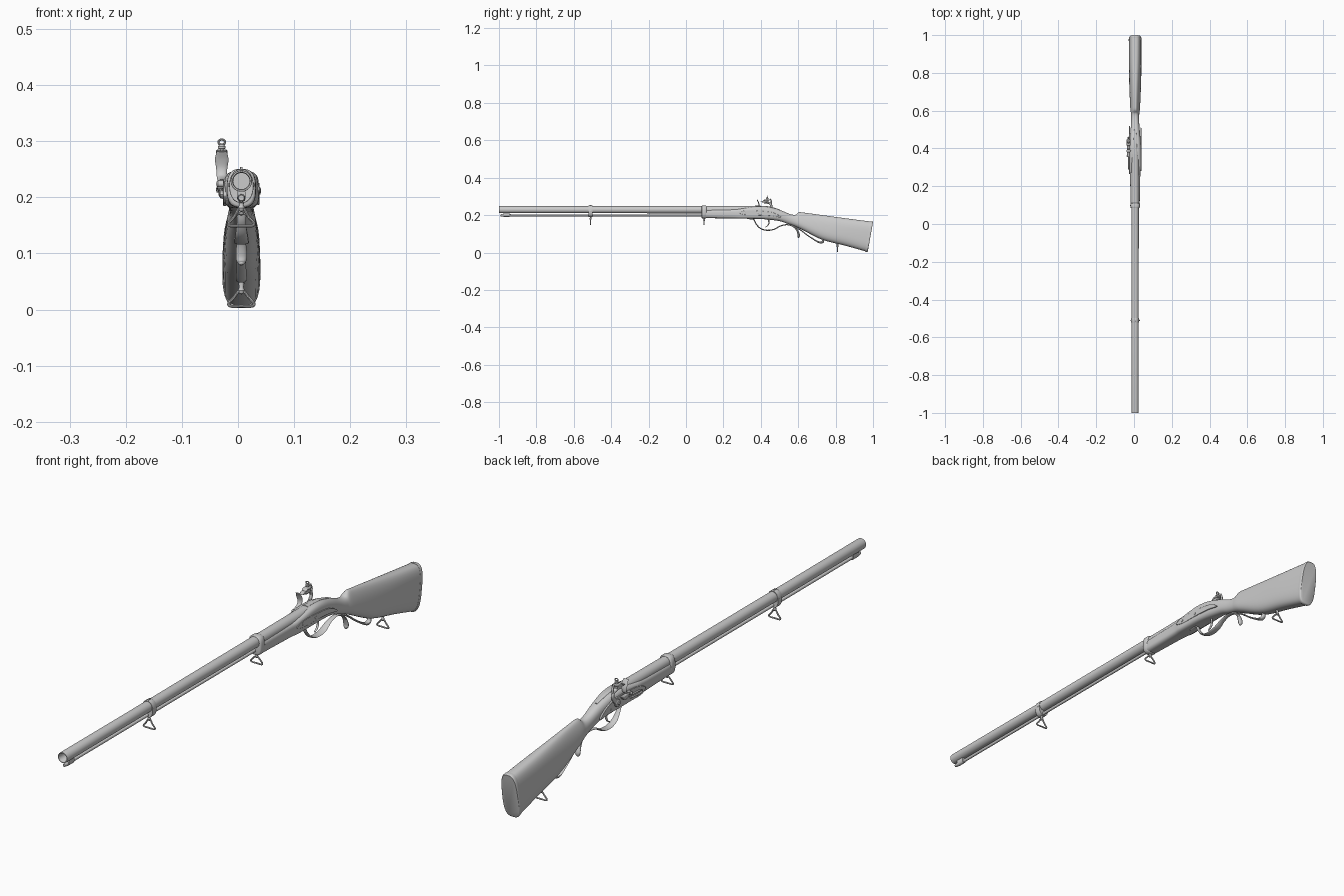
import bpy, bmesh, math
from mathutils import Vector

CX = 0.006  # centre line of the gun, the lock sticks out to -x


def finish(name, bm, bevel=0):
    bmesh.ops.remove_doubles(bm, verts=bm.verts, dist=1e-6)
    bmesh.ops.recalc_face_normals(bm, faces=bm.faces)
    me = bpy.data.meshes.new(name)
    bm.to_mesh(me)
    bm.free()
    ob = bpy.data.objects.new(name, me)
    bpy.context.collection.objects.link(ob)
    if bevel:
        m = ob.modifiers.new("bevel", 'BEVEL')
        m.width, m.segments, m.limit_method = bevel, 2, 'ANGLE'
    return ob


def spline(pts, steps, closed=False):
    """Catmull-Rom through points of any dimension."""
    p = [Vector(q) for q in pts]
    n = len(p)
    get = (lambda i: p[i % n]) if closed else (lambda i: p[max(0, min(n - 1, i))])
    out = []
    for i in range(n if closed else n - 1):
        a, b, c, d = (get(i + j) for j in (-1, 0, 1, 2))
        for s in range(steps):
            t = s / steps
            out.append(0.5 * (2 * b + (c - a) * t + (2 * a - 5 * b + 4 * c - d) * t * t
                              + (3 * b - a - 3 * c + d) * t ** 3))
    return out if closed else out + [p[-1]]


def skin(name, rings, closed=False, caps=True):
    bm = bmesh.new()
    vs = [[bm.verts.new(v) for v in r] for r in rings]
    m = len(rings[0])
    for i in range(len(vs) if closed else len(vs) - 1):
        a, b = vs[i], vs[(i + 1) % len(vs)]
        for j in range(m):
            bm.faces.new((a[j], a[(j + 1) % m], b[(j + 1) % m], b[j]))
    if caps and not closed:
        bm.faces.new(vs[0])
        bm.faces.new(vs[-1])
    return finish(name, bm)


def loft(name, stations, steps=5, sides=36):
    """Stations: y top, z top, y bottom, z bottom, half width, taper, squareness."""
    rings = []
    for yt, zt, yb, zb, w, k, n in spline(stations, steps):
        ring = []
        for i in range(sides):
            t = 2 * math.pi * i / sides
            c, s = math.cos(t), math.sin(t)
            c = math.copysign(abs(c) ** (2 / n), c)
            u = math.copysign(abs(s) ** (2 / n), s)
            f = (u + 1) / 2
            ring.append((CX + w * c * (1 - k * u), yb + (yt - yb) * f, zb + (zt - zb) * f))
        rings.append(ring)
    return skin(name, rings)


def sweep(name, pts, axis=(1, 0, 0), closed=False, steps=6, sides=12):
    """Points: x, y, z, half width along axis, half thickness."""
    p = spline(pts, steps, closed)
    ax, n, rings = Vector(axis), len(p), []
    for i, q in enumerate(p):
        a = p[(i - 1) % n] if closed else p[max(0, i - 1)]
        b = p[(i + 1) % n] if closed else p[min(n - 1, i + 1)]
        side = (Vector(b[:3]) - Vector(a[:3])).cross(ax).normalized()
        ts = [2 * math.pi * j / sides for j in range(sides)]
        rings.append([Vector(q[:3]) + ax * q[3] * math.cos(t) + side * q[4] * math.sin(t) for t in ts])
    return skin(name, rings, closed)


def lathe(name, profile, origin, axis='Y', sides=32):
    """Profile: radius, distance along axis."""
    rings = []
    for r, h in profile:
        ring = []
        for i in range(sides):
            t = 2 * math.pi * i / sides
            c, s = r * math.cos(t), r * math.sin(t)
            v = {'X': (h, c, s), 'Y': (c, h, s), 'Z': (c, s, h)}[axis]
            ring.append(Vector(origin) + Vector(v))
        rings.append(ring)
    return skin(name, rings, caps=profile[0][0] > 0)


def plate(name, outline, x0, x1, bevel=0.001, smooth=4):
    """Flat part cut from a closed y,z outline."""
    pts = spline(outline, smooth, True) if smooth else outline
    bm = bmesh.new()
    f = bm.faces.new([bm.verts.new((x0, y, z)) for y, z in pts])
    ext = bmesh.ops.extrude_face_region(bm, geom=[f])
    bmesh.ops.translate(bm, vec=(x1 - x0, 0, 0),
                        verts=[g for g in ext['geom'] if isinstance(g, bmesh.types.BMVert)])
    return finish(name, bm, bevel)


def screw(name, x, y, z, out, r=0.005):
    lathe(name, [(r, -0.002 * out), (r, 0.001 * out), (r * .6, 0.002 * out), (0.0001, 0.0023 * out)],
          (x, y, z), 'X', 16)


# Barrel with open bore, ramrod and its muzzle guide
BZ = 0.229
lathe("barrel", [(0.0001, -.9), (.0145, -.9), (.0145, -.997), (.016, -1), (.0185, -1), (.019, -.997),
                 (.0185, -.55), (.0195, .1), (.0205, .36), (.0205, .385), (.0001, .385)], (CX, 0, BZ))
ramrod = lathe("ramrod", [(.0001, -.992), (.005, -.992), (.0068, -.985), (.0055, -.93), (.0055, .13), (.0001, .13)],
               (CX, 0, .199), sides=16)

# Stock: forestock, lock flats, wrist, comb and butt
loft("stock", [(.095, .230, .095, .184, .024, 0, 3), (.25, .232, .25, .182, .027, 0, 3.5),
               (.30, .236, .30, .181, .031, 0, 4), (.38, .246, .38, .180, .031, 0, 4),
               (.44, .244, .44, .176, .029, 0, 3.2), (.50, .228, .50, .168, .024, 0, 2.5),
               (.555, .206, .54, .155, .021, 0, 2.2), (.585, .202, .575, .143, .0215, .1, 2.2),
               (.605, .215, .60, .132, .023, .33, 2.2), (.64, .212, .63, .117, .025, .33, 2.3),
               (.75, .197, .73, .068, .030, .2, 2.5), (.86, .182, .85, .037, .033, .1, 2.7),
               (.985, .166, .958, .007, .033, .05, 3)])
loft("butt_plate", [(.985, .167, .958, .005, .0335, .05, 3), (.990, .167, .963, .003, .0338, .05, 3),
                    (.997, .166, .969, .003, .0335, .05, 3), (1.0, .163, .972, .006, .031, .05, 3)], 2)
loft("forestock_cap", [(.084, .249, .084, .186, .0215, 0, 2.6), (.088, .2505, .088, .182, .0255, 0, 2.8),
                       (.106, .2505, .106, .182, .0255, 0, 2.8), (.110, .249, .110, .186, .0215, 0, 2.8)], 2)
sweep("tang", [(CX, .37, .2485, .010, .0025), (CX, .44, .2445, .008, .0025), (CX, .50, .2285, .005, .0025)])
lathe("tang_screw", [(.005, 0), (.005, .004), (.0001, .005)], (CX, .405, .245), 'Z', 16)

# Barrel bands joining the barrel and ramrod, with a small sight
loft("front_band", [(-.521, .2495, -.521, .191, .0205, .0, 2.2), (-.519, .2505, -.519, .190, .0215, .0, 2.2),
                    (-.501, .2505, -.501, .190, .0215, .0, 2.2), (-.499, .2495, -.499, .191, .0205, .0, 2.2)], 2)
loft("muzzle_guide", [(-.975, .215, -.975, .191, .008, 0, 2.5), (-.945, .215, -.945, .191, .008, 0, 2.5)], 2, 16)
plate("front_sight", [(-.522, .248), (-.513, .2545), (-.507, .2545), (-.498, .248)], CX - .002, CX + .002, .0005, 0)
for s in (1, -1):
    screw("band_screw", CX + s * .021, -.51, .222, s, .004)

# Triangular sling loops with their lugs
for name, y, top, bot in (("front", -.51, .190, .146), ("middle", .097, .183, .146), ("butt", .81, .043, .003)):
    w, r, b = .0225, .0028, bot
    t = top - .010
    sweep(name + "_sling_loop", [(CX + x, y, z, r, r) for x, z in (
        (-.004, t), (.004, t), (.013, b + .019), (w, b + .008), (w - .004, b + .003),
        (0, b + .003), (-w + .004, b + .003), (-w, b + .008), (-.013, b + .019))], (0, 1, 0), True, 4, 10)
    lathe(name + "_sling_lug", [(.0001, -.016), (.004, -.014), (.006, -.009), (.004, -.003), (.006, .008), (.0001, .010)],
          (CX, y, top), 'Z', 16)

# Trigger guard bow, finger spur and rear grip rail
sweep("trigger_guard", [(CX, y, z, w, h) for y, z, w, h in (
    (.325, .180, .005, .002), (.36, .178, .008, .003), (.373, .156, .008, .003), (.395, .131, .011, .003),
    (.43, .119, .013, .003), (.47, .124, .013, .003), (.505, .142, .010, .003), (.54, .149, .008, .003),
    (.572, .140, .007, .0035), (.592, .122, .008, .0045), (.602, .098, .010, .006), (.602, .085, .008, .006),
    (.598, .080, .002, .002))])
sweep("grip_rail", [(CX, y, z, w, h) for y, z, w, h in (
    (.565, .146, .007, .003), (.61, .122, .007, .003), (.65, .092, .008, .003), (.69, .066, .009, .0035),
    (.715, .054, .010, .005), (.730, .056, .009, .006), (.734, .068, .007, .005), (.733, .075, .006, .004))])
sweep("trigger", [(CX, .440, .180, .004, .004), (CX, .443, .158, .004, .003), (CX, .436, .143, .004, .0025),
                  (CX, .424, .135, .003, .002)])

# Lock plate on the left, side plate on the right
LX = -.0265
plate("lock_plate", [(.265, .208), (.285, .190), (.35, .189), (.43, .189), (.475, .190), (.52, .186),
                     (.49, .212), (.44, .229), (.38, .232), (.31, .226)], -.020, LX)
plate("side_plate", [(.28, .213), (.32, .201), (.40, .199), (.46, .195), (.51, .187),
                     (.47, .212), (.40, .222), (.32, .225)], .034, .0385)
for y, z in ((.315, .213), (.385, .210)):
    screw("side_screw", .0385, y, z, 1)
for y, z in ((.30, .206), (.46, .201)):
    screw("lock_screw", LX, y, z, -1, .004)

# Cock: curved neck, jaws, flint, clamp screw
HX = -.029
lathe("cock_pivot", [(.013, .006), (.013, -.004), (.009, -.006), (.005, -.006), (.005, -.009), (.0001, -.0105)],
      (HX, .430, .214), 'X', 20)
sweep("cock_neck", [(HX, y, z, w, h) for y, z, w, h in (
    (.430, .212, .004, .010), (.446, .230, .005, .009), (.456, .247, .005, .006),
    (.450, .260, .006, .006), (.436, .266, .008, .005), (.418, .266, .009, .004))])
sweep("cock_spur", [(HX, .452, .252, .004, .005), (HX, .457, .270, .004, .004), (HX, .451, .287, .003, .003)])
plate("upper_jaw", [(.413, .276), (.448, .279), (.448, .285), (.418, .283)], HX - .010, HX + .010, .002, 0)
plate("flint", [(.396, .270), (.412, .268), (.440, .269), (.440, .277), (.412, .277)], HX - .008, HX + .008, .0005, 0)
lathe("clamp_screw", [(.003, .262), (.003, .286), (.007, .287), (.007, .291), (.0035, .294), (.0035, .296), (.0001, .296)],
      (HX, .434, 0), 'Z', 16)
sweep("clamp_ring", [(HX + .006 * math.cos(a), .434, .2985 + .0045 * math.sin(a), .002, .002)
                     for a in [i * math.pi / 4 for i in range(8)]], (0, 1, 0), True, 3, 8)

# Pan, steel and steel spring
plate("pan", [(.368, .228), (.374, .216), (.388, .212), (.402, .216), (.410, .228)], -.022, -.037, .002, 0)
sweep("steel", [(HX, y, z, w, h) for y, z, w, h in (
    (.360, .228, .006, .004), (.376, .232, .008, .003), (.388, .238, .009, .004), (.391, .252, .010, .003),
    (.387, .268, .012, .0025), (.380, .282, .009, .002))])
sweep("steel_spring", [(HX, y, z, .003, .0025) for y, z in (
    (.365, .214), (.335, .212), (.305, .210), (.290, .205), (.305, .200), (.345, .203), (.355, .204))])
lathe("steel_pivot", [(.006, .004), (.006, -.006), (.004, -.008), (.0001, -.009)], (-.030, .360, .224), 'X', 16)

# Smooth shading with sharp edges kept
for ob in bpy.context.scene.objects:
    ob.select_set(True)
    bpy.context.view_layer.objects.active = ob
bpy.ops.object.shade_smooth_by_angle(angle=math.radians(35))
